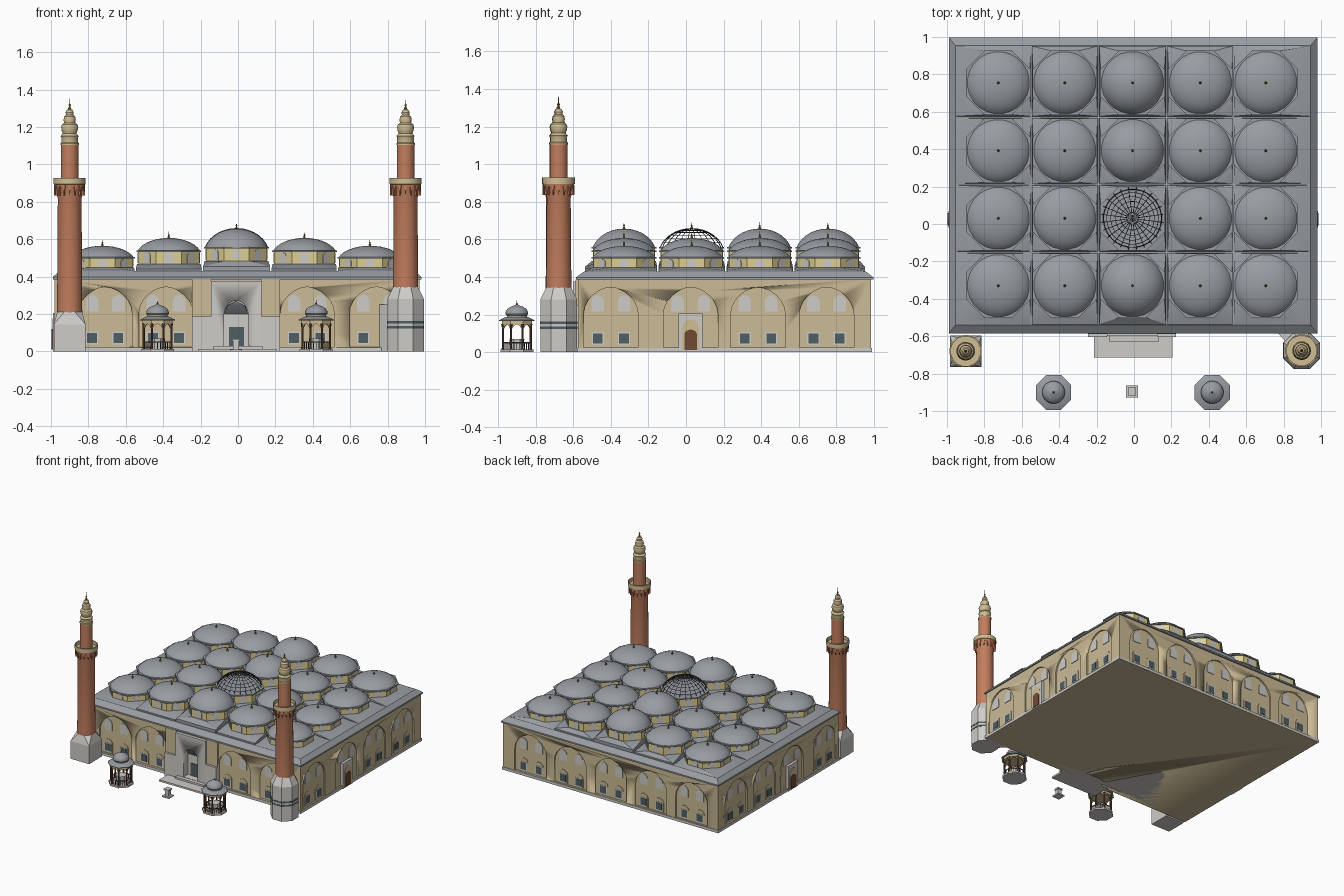
import bpy, bmesh, math
from mathutils import Vector

if "Cube" in bpy.data.objects:
    bpy.data.objects.remove(bpy.data.objects["Cube"])

def lin(c):
    return tuple((v / 255 / 12.92) if v < 11 else ((v / 255 + .055) / 1.055) ** 2.4 for v in c)

MATS = {}
for n, c in dict(wall_tan=(204, 187, 150), drum_yellow=(222, 207, 146), lead_grey=(152, 157, 162),
                 pale_stone=(206, 204, 199), brick=(194, 126, 94), cream_stone=(208, 190, 148),
                 window_glass=(80, 96, 100), door_brown=(112, 74, 52), gold=(140, 118, 50),
                 dark_iron=(62, 64, 68)).items():
    MATS[n] = bpy.data.materials.new(n)
    MATS[n].diffuse_color = (*lin(c), 1)

PARTS = {}
def part(name, mat):
    return PARTS.setdefault(name, (bmesh.new(), mat))[0]

def hull(bm, pts):
    vs = [bm.verts.new(p) for p in pts]
    r = bmesh.ops.convex_hull(bm, input=vs)
    junk = [g for g in set(r['geom_interior'] + r['geom_unused']) if isinstance(g, bmesh.types.BMVert)]
    bmesh.ops.delete(bm, geom=junk, context='VERTS')

def rect(x0, x1, y0, y1, z):
    return [(x, y, z) for x in (x0, x1) for y in (y0, y1)]

def box(bm, x0, x1, y0, y1, z0, z1):
    hull(bm, rect(x0, x1, y0, y1, z0) + rect(x0, x1, y0, y1, z1))

def octa(x, y, apothem, z):
    r = apothem / math.cos(math.pi / 8)
    return [(x + r * math.cos(math.pi * (i + .5) / 4), y + r * math.sin(math.pi * (i + .5) / 4), z) for i in range(8)]

def lathe(bm, prof, x, y, n=24):
    rings = [[bm.verts.new((x + r * math.cos(2 * math.pi * (i + .5) / n), y + r * math.sin(2 * math.pi * (i + .5) / n), z))
              for i in range(n)] for r, z in prof]
    for a, b in zip(rings, rings[1:]):
        for i in range(n):
            j = (i + 1) % n
            bm.faces.new((a[i], a[j], b[j], b[i]))
    bmesh.ops.remove_doubles(bm, verts=[v for r in rings for v in r], dist=1e-6)

def prism(bm, pts, org, a, d0, d1):
    """Extrude a (u, z) outline along the outward normal of a wall turned by angle a (0 faces -y)."""
    a = math.radians(a)
    u, n = Vector((math.cos(a), math.sin(a), 0)), Vector((math.sin(a), -math.cos(a), 0))
    o = Vector((org[0], org[1], 0))
    lo, hi = ([bm.verts.new(o + u * p + n * d + Vector((0, 0, z))) for p, z in pts] for d in (d0, d1))
    bm.faces.new(lo); bm.faces.new(hi[::-1])
    for i in range(len(pts)):
        j = (i + 1) % len(pts)
        bm.faces.new((lo[j], lo[i], hi[i], hi[j]))

def arch(w, z0, spring, top, u=0):
    h = w / 2
    right = [(h * math.cos(t) ** 1.15, spring + (top - spring) * math.sin(t)) for t in [math.pi / 12 * i for i in range(6)]]
    return [(u - h, z0), (u + h, z0)] + [(u + p, z) for p, z in right] + [(u, top)] + [(u - p, z) for p, z in right[::-1]]

def panel(w, z0, z1, u=0):
    return [(u - w / 2, z0), (u + w / 2, z0), (u + w / 2, z1), (u - w / 2, z1)]

# Main hall, plinth and cornice
X0, X1, Y0, Y1 = -.98, .97, -.575, .985
box(part('hall_walls', 'wall_tan'), X0, X1, Y0, Y1, 0, .39)
box(part('plinth', 'pale_stone'), X0 - .005, X1 + .005, Y0 - .005, Y1 + .005, 0, .022)
roof = part('roof', 'lead_grey')
box(roof, X0 - .01, X1 + .01, Y0 - .01, Y1 + .012, .386, .398)
hull(roof, rect(X0 - .01, X1 + .01, Y0 - .01, Y1 + .012, .398) + rect(-.955, .945, -.54, .955, .43))

# Blind arches with paired windows on all four walls
cut = part('arch_cutter', 'wall_tan')
walls = [(0, lambda u: (u, Y0), (-.71, -.385, .37, .74)), (90, lambda u: (X1, u), (-.4, .025, .383, .748)),
         (180, lambda u: (u, Y1), (-.74, -.37, -.005, .36, .72)), (270, lambda u: (X0, u), (-.4, .025, .383, .748))]
for a, at, bays in walls:
    for b in bays:
        door = a in (90, 270) and b == .025
        prism(cut, arch(.29, .025, .2, .345), at(b), a, -.012, .05)
        for u in (-.07, .07):
            prism(part('upper_windows', 'pale_stone'), arch(.068, .215, .265, .303, u), at(b), a, -.014, -.007)
            if not door:
                prism(part('window_surrounds', 'wall_tan'), arch(.08, .03, .105, .14, u), at(b), a, -.014, -.008)
                prism(part('window_frames', 'pale_stone'), panel(.066, .037, .107, u), at(b), a, -.014, -.006)
                prism(part('lower_windows', 'window_glass'), panel(.052, .045, .1, u), at(b), a, -.014, -.004)
        if door:
            prism(part('side_portals', 'pale_stone'), panel(.128, 0, .205), at(b), a, -.02, .01)
            prism(part('side_portal_arches', 'cream_stone'), arch(.09, .01, .125, .175), at(b), a, .005, .013)
            prism(part('side_doors', 'door_brown'), arch(.066, .01, .095, .12), at(b), a, .005, .016)

# Front portal with deep niche, door and steps
box(cut, -.14, .12, -.65, -.5, -.01, .37)
box(part('portal', 'pale_stone'), -.145, .125, -.60, -.49, 0, .376)
prism(part('niche_cutter', 'pale_stone'), arch(.128, .03, .2, .272), (-.01, -.54), 0, 0, .1)
box(part('portal_wings', 'wall_tan'), -.245, -.145, -.588, -.56, .18, .386)
box(part('portal_wings', 'wall_tan'), .125, .225, -.588, -.56, .18, .386)
for x0, x1 in ((-.245, -.145), (.125, .225)):
    box(part('portal_lower_wings', 'pale_stone'), x0, x1, -.605, -.56, 0, .188)
hull(part('niche_vault', 'lead_grey'), [(-.01 + s * x, y, z) for s in (-1, 1) for x, y, z in
     ((.063, -.54, .2), (.05, -.54, .245), (0, -.54, .27), (.047, -.582, .245), (.002, -.59, .268))])
prism(part('front_door', 'window_glass'), panel(.078, .03, .13), (-.008, -.54), 0, -.01, .006)
steps = part('steps', 'pale_stone')
box(steps, -.215, .205, -.715, -.57, 0, .014)
box(steps, -.13, .13, -.63, -.57, 0, .028)

# Grid of domes, highest in the middle column
cols = [(-.725, -.955, -.55, .43, .45, .50, .565), (-.37, -.55, -.19, .442, .468, .535, .607),
        (-.008, -.19, .175, .455, .485, .553, .657), (.355, .175, .53, .442, .468, .535, .607),
        (.705, .53, .945, .43, .45, .50, .565)]
rows = [(-.33, -.54, -.15), (.03, -.15, .212), (.392, .212, .572), (.755, .572, .955)]
for x, x0, x1, zb, zd, ze, zt in cols:
    for y, y0, y1 in rows:
        hull(roof, rect(x0 + .004, x1 - .004, y0 + .004, y1 - .004, .395) +
             rect(x0 + .004, x1 - .004, y0 + .004, y1 - .004, zb) + octa(x, y, .17, zd))
        hull(part('dome_drums', 'drum_yellow'), octa(x, y, .163, zd - .01) + octa(x, y, .163, ze))
        hull(part('dome_eaves', 'lead_grey'), octa(x, y, .173, ze - .003) + octa(x, y, .173, ze + .006))
        for k in range(8):
            prism(part('drum_windows', 'pale_stone'), arch(.05, zd + .004, ze - .022, ze - .006), (x, y), k * 45, .16, .166)
        t0, glazed = .3, x == -.008 and y == .03
        ts = [t0 + (math.pi / 2 - t0) * i / 7 for i in range(8)]
        s0, z0 = math.sin(t0), ze + .004
        prof = [(.168 * math.cos(t) / math.cos(t0), z0 + (zt - z0) * (math.sin(t) - s0) / (1 - s0)) for t in ts]
        lathe(part('glazed_dome_ribs', 'dark_iron') if glazed else part('domes', 'lead_grey'), prof, x, y)
        lathe(part('dome_finials', 'gold'), [(.006, zt - .004), (.007, zt + .006), (.003, zt + .011), (.006, zt + .016),
              (.002, zt + .021), (0, zt + .037)], x, y, 8)

# Minarets
def minaret(x, y, z0):
    lathe(part('minaret_shafts', 'brick'), [(.068, z0), (.064, .82), (.07, .84), (.07, .85), (.077, .865), (.077, .875),
          (.083, .89), (.083, .895), (.047, .9), (.047, 1.108), (0, 1.108)], x, y)
    lathe(part('minaret_balconies', 'cream_stone'), [(.083, .893), (.087, .895), (.087, .928), (.08, .928), (.08, .9), (.04, .9)], x, y, 16)
    for k in range(16):
        prism(part('balcony_corbels', 'brick'), [(-.009, .89), (0, .835), (.009, .89)], (x, y), k * 22.5, .06, .083)
    lathe(part('minaret_caps', 'cream_stone'), [(.05, 1.105), (.05, 1.113), (.045, 1.118), (.045, 1.145), (.049, 1.152), (.037, 1.165),
          (.043, 1.18), (.046, 1.198), (.042, 1.213), (.03, 1.222), (.033, 1.238), (.03, 1.255), (.02, 1.265), (.022, 1.278),
          (.015, 1.292), (0, 1.3)], x, y)
    lathe(part('minaret_spires', 'gold'), [(.007, 1.29), (.009, 1.302), (.003, 1.309), (.007, 1.318), (.002, 1.326), (0, 1.362)], x, y, 8)

minaret(-.9, -.68, .2)
minaret(.896, -.677, .33)
base = part('minaret_bases', 'pale_stone')
sq = (-.985, -.815, -.765, -.595)
box(base, *sq, 0, .145)
hull(base, rect(*sq, .145) + octa(-.9, -.68, .066, .212))
hull(base, octa(.896, -.677, .098, 0) + octa(.896, -.677, .098, .28))
hull(base, octa(.896, -.677, .098, .28) + octa(.896, -.677, .066, .345))
for z in (.122, .15):
    hull(part('base_stripes', 'window_glass'), octa(.896, -.677, .0995, z) + octa(.896, -.677, .0995, z + .013))
hull(base, [(x, y, z) for x, y in ((.757, -.57), (.9, -.57), (.825, -.645), (.9, -.645)) for z in (0, .25)])

# Fountain kiosks
for x in (-.43, .418):
    y = -.9
    hull(part('kiosk_floors', 'pale_stone'), octa(x, y, .088, 0) + octa(x, y, .088, .014))
    hull(part('kiosk_basins', 'pale_stone'), octa(x, y, .035, .01) + octa(x, y, .04, .07))
    hull(part('kiosk_bands', 'cream_stone'), octa(x, y, .08, .148) + octa(x, y, .08, .168))
    for px, py, _ in octa(x, y, .074, 0):
        lathe(part('kiosk_columns', 'door_brown'), [(.008, .012), (.006, .025), (.006, .13), (.01, .15)], px, py, 8)
    for k in range(8):
        for s in (-1, 1):
            prism(part('kiosk_arches', 'cream_stone'), [(s * .032, .15), (0, .15), (s * .016, .138), (s * .032, .115)], (x, y), k * 45, .07, .077)
        rail = part('kiosk_railings', 'dark_iron')
        prism(rail, panel(.06, .047, .053), (x, y), k * 45, .071, .076)
        for u in (-.015, 0, .015):
            prism(rail, panel(.004, .012, .05, u), (x, y), k * 45, .072, .075)
    hull(part('kiosk_roofs', 'lead_grey'), octa(x, y, .094, .165) + octa(x, y, .094, .17) + octa(x, y, .058, .187))
    lathe(part('kiosk_drums', 'cream_stone'), [(.054, .18), (.054, .197), (0, .197)], x, y)
    lathe(part('kiosk_domes', 'lead_grey'), [(.055, .194), (.061, .202), (.06, .215), (.051, .23), (.033, .241), (.014, .248), (0, .256)], x, y)
    lathe(part('kiosk_finials', 'gold'), [(.005, .248), (.006, .258), (.002, .263), (0, .277)], x, y, 8)

# Small stone pedestal between the kiosks
ped = part('pedestal', 'pale_stone')
box(ped, -.042, .022, -.927, -.863, 0, .01)
box(ped, -.026, .006, -.911, -.879, .01, .055)
box(ped, -.032, .012, -.917, -.873, .055, .066)

# Turn every part into an object, smooth below 30 degrees
objs = {}
for name, (bm, mat) in PARTS.items():
    bmesh.ops.recalc_face_normals(bm, faces=bm.faces)
    for f in bm.faces:
        f.smooth = True
    for e in bm.edges:
        e.smooth = len(e.link_faces) == 2 and e.calc_face_angle(0) < math.radians(30)
    me = bpy.data.meshes.new(name)
    bm.to_mesh(me); bm.free()
    me.materials.append(MATS[mat])
    objs[name] = bpy.data.objects.new(name, me)
    bpy.context.collection.objects.link(objs[name])

# Cut the arches and niche, and open the glazed dome into ribs
def apply(o, mod):
    bpy.context.view_layer.objects.active = o
    bpy.ops.object.modifier_apply(modifier=mod.name)

for target, cutter in (('hall_walls', 'arch_cutter'), ('portal', 'niche_cutter')):
    m = objs[target].modifiers.new('cut', 'BOOLEAN')
    m.operation, m.solver, m.object = 'DIFFERENCE', 'EXACT', objs[cutter]
    apply(objs[target], m)
    bpy.data.objects.remove(objs[cutter])
w = objs['glazed_dome_ribs'].modifiers.new('ribs', 'WIREFRAME')
w.thickness, w.use_even_offset = .005, False
apply(objs['glazed_dome_ribs'], w)

for m in bpy.data.materials:
    if m.users and not m.is_grease_pencil:
        m.use_nodes = True
        m.node_tree.nodes["Principled BSDF"].inputs["Base Color"].default_value = m.diffuse_color
